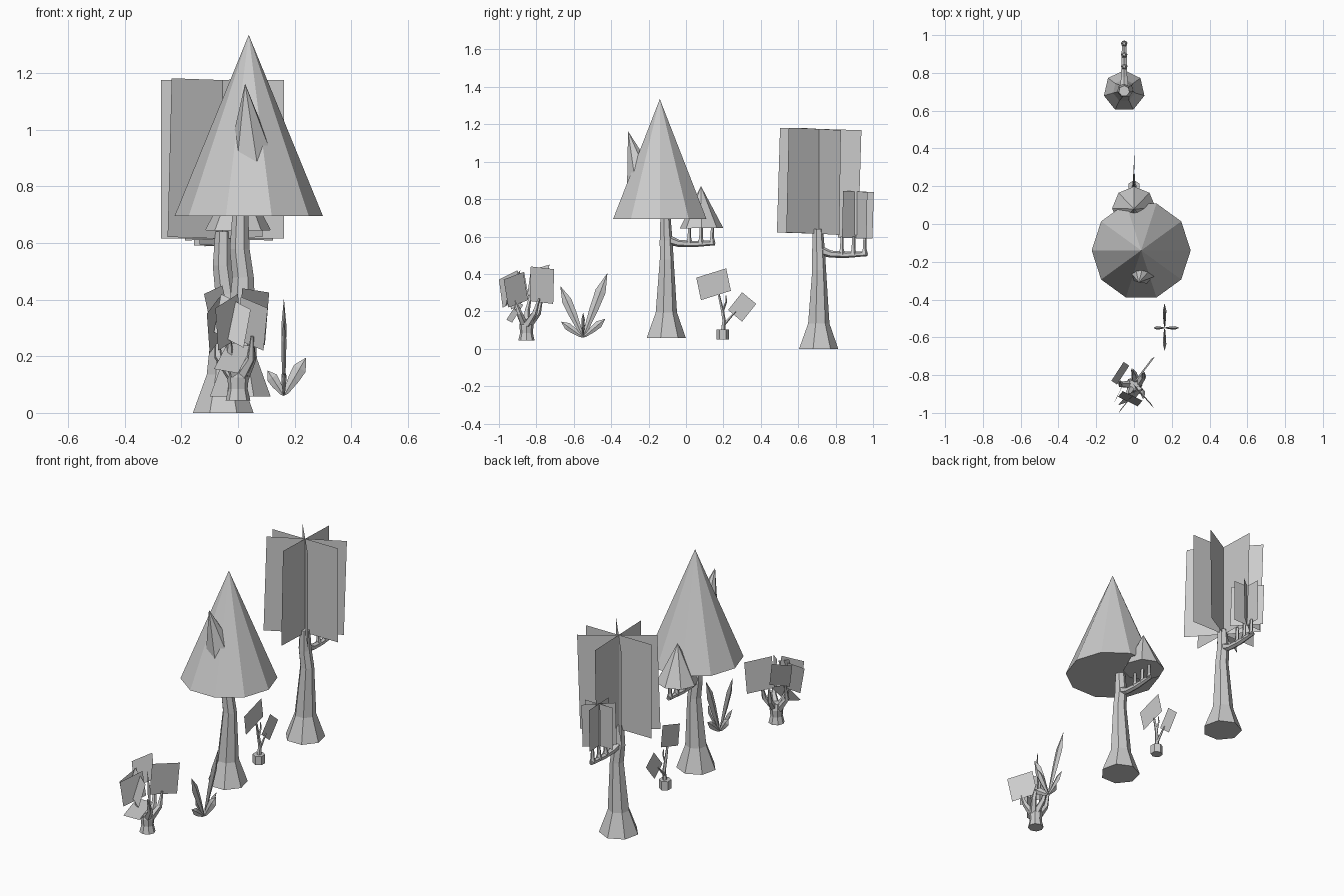
import bpy, bmesh, math
from mathutils import Vector, Matrix

if "Cube" in bpy.data.objects:
    bpy.data.objects.remove(bpy.data.objects["Cube"])


def mesh_object(name, bm):
    bmesh.ops.recalc_face_normals(bm, faces=bm.faces)
    me = bpy.data.meshes.new(name)
    bm.to_mesh(me)
    bm.free()
    ob = bpy.data.objects.new(name, me)
    bpy.context.collection.objects.link(ob)
    return ob


def tube(bm, pts, radii, n, flat=False):
    """Capped n-sided tube along points; flat keeps every ring horizontal."""
    pts = [Vector(p) for p in pts]
    rings = []
    for i, (p, r) in enumerate(zip(pts, radii)):
        d = pts[min(i + 1, len(pts) - 1)] - pts[max(i - 1, 0)]
        q = Matrix() if flat else Vector((0, 0, 1)).rotation_difference(d).to_matrix().to_4x4()
        rings.append([bm.verts.new(p + q @ Vector((
            r * math.cos(math.pi / 2 + k * math.tau / n),
            r * math.sin(math.pi / 2 + k * math.tau / n), 0))) for k in range(n)])
    for a, b in zip(rings, rings[1:]):
        for k in range(n):
            bm.faces.new((a[k], a[(k + 1) % n], b[(k + 1) % n], b[k]))
    bm.faces.new(rings[0])
    bm.faces.new(rings[-1])


def cone(name, base, apex, r, n):
    base, apex = Vector(base), Vector(apex)
    d = apex - base
    bm = bmesh.new()
    q = Vector((0, 0, 1)).rotation_difference(d).to_matrix().to_4x4()
    turn = Matrix.Rotation(math.pi / 2, 4, 'Z')
    bmesh.ops.create_cone(bm, cap_ends=True, segments=n, radius1=r, radius2=0, depth=d.length,
                          matrix=Matrix.Translation((base + apex) / 2) @ q @ turn)
    bmesh.ops.remove_doubles(bm, verts=bm.verts, dist=1e-5)
    return mesh_object(name, bm)


def crossed_cards(name, centre, width, height, angles):
    """Upright rectangles crossing on one slightly leaning axis."""
    bm = bmesh.new()
    for i, a in enumerate(angles):
        u = Vector((math.cos(math.radians(a)), math.sin(math.radians(a)), 0)) * width / 2
        lean = -0.03 if i else 0
        v = (Vector((0, 0, 1)) - u.normalized() * lean) * height / 2
        u.z = lean * width / 2
        c = Vector(centre)
        bm.faces.new([bm.verts.new(c + p) for p in (-u - v, u - v, u + v, -u + v)])
    return mesh_object(name, bm)


def card(bm, a, b, c):
    """Parallelogram leaf from three corners."""
    a, b, c = Vector(a), Vector(b), Vector(c)
    bm.faces.new([bm.verts.new(p) for p in (a, b, c, a + c - b)])


# Trunk with a side branch and three upright fingers, shared by both trees
def tree_trunk(name, x, y, z):
    bm = bmesh.new()
    tube(bm, [(0, 0, 0), (0, 0.003, 0.135), (0.01, 0.006, 0.42), (-0.002, 0.003, 0.52), (0, 0, 0.64)],
         [0.11, 0.06, 0.039, 0.036, 0.029], 7, True)
    tube(bm, [(0, 0, 0.53), (0, 0.07, 0.506), (0, 0.15, 0.502), (0, 0.265, 0.508)],
         [0.028, 0.019, 0.017, 0.013], 6)
    for fy in (0.128, 0.19, 0.25):
        tube(bm, [(0, fy, 0.505), (0, fy, 0.535), (0, fy + 0.002, 0.6)], [0.019, 0.011, 0.009], 5, True)
    mesh_object(name, bm).location = (x, y, z)


tree_trunk("card_tree_trunk", -0.052, 0.704, 0)
tree_trunk("cone_tree_trunk", 0.008, -0.111, 0.058)

# Card foliage
crossed_cards("card_tree_foliage", (-0.06, 0.7, 0.895), 0.435, 0.56, (0, 31, 90, 129))
bpy.data.objects["card_tree_foliage"].location = (-0.01 + 0.0, 0.012, 0)
bpy.data.objects["card_tree_foliage"].location.x = 0.005
crossed_cards("card_tree_small_foliage", (-0.062, 0.908, 0.716), 0.185, 0.25, (0, 40, 90, 130))

# Cone foliage
cone("cone_tree_foliage", (0.038, -0.14, 0.695), (0.038, -0.14, 1.335), 0.262, 10)
cone("cone_tree_small_foliage", (0, 0.083, 0.645), (0, 0.08, 0.87), 0.116, 8)
cone("cone_tree_front_foliage", (0.048, -0.235, 0.9), (0.025, -0.31, 1.163), 0.085, 7)

# Small sprout with two square leaves
bm = bmesh.new()
tube(bm, [(0, 0.197, 0.05), (0, 0.197, 0.102)], [0.034, 0.034], 6, True)
tube(bm, [(0, 0.197, 0.09), (0.003, 0.203, 0.15), (0, 0.195, 0.2), (0, 0.175, 0.29)],
     [0.014, 0.01, 0.009, 0.006], 5)
tube(bm, [(0, 0.203, 0.13), (0, 0.225, 0.155), (0, 0.265, 0.2)], [0.009, 0.007, 0.004], 5)
tube(bm, [(0, 0.195, 0.2), (0, 0.215, 0.25), (0, 0.213, 0.285)], [0.007, 0.005, 0.003], 4)
mesh_object("sprout_stem", bm)
bm = bmesh.new()
card(bm, (0.002, 0.055, 0.38), (0.004, 0.215, 0.43), (-0.002, 0.24, 0.31))
card(bm, (0.002, 0.3, 0.302), (0.002, 0.375, 0.24), (-0.002, 0.3, 0.145))
mesh_object("sprout_leaves", bm)


# Spiky plant: thin lozenge blades (direction angle, tip reach, tip height, half width)
def blade(bm, angle, reach, height, half):
    d = Vector((math.cos(math.radians(angle)), math.sin(math.radians(angle)), 0))
    side = Vector((-d.y, d.x, 0)) * 0.009
    root = Vector((0.162, -0.55, 0.06))
    axis = d * reach + Vector((0, 0, height))
    w = (d * height - Vector((0, 0, reach))).normalized() * half
    prof = [(0.1, 0.4), (0.45, 0.85), (0.72, 1.0)]
    rings = []
    for t, s in prof:
        c = root + axis * t
        rings.append([bm.verts.new(c + o) for o in (w * s, side * s, -w * s, -side * s)])
    a, b = bm.verts.new(root), bm.verts.new(root + axis)
    for k in range(4):
        j = (k + 1) % 4
        bm.faces.new((a, rings[0][j], rings[0][k]))
        for p, q in zip(rings, rings[1:]):
            bm.faces.new((p[k], p[j], q[j], q[k]))
        bm.faces.new((rings[-1][k], rings[-1][j], b))


bm = bmesh.new()
for spec in ((90, 0.13, 0.345, 0.028), (270, 0.122, 0.275, 0.026), (90, 0.118, 0.1, 0.02),
             (270, 0.118, 0.085, 0.02), (0, 0.078, 0.135, 0.024), (180, 0.058, 0.09, 0.02)):
    blade(bm, *spec)
mesh_object("spiky_plant", bm)

# Leafy bush: stump, branches, leaves
bm = bmesh.new()
tube(bm, [(0, -0.853, 0.043), (0, -0.853, 0.085), (0, -0.853, 0.125), (0, -0.853, 0.16)],
     [0.044, 0.034, 0.038, 0.03], 8, True)
for path in (((0.02, -0.85, 0.13), (0.05, -0.81, 0.19), (0.05, -0.785, 0.27)),
             ((0.01, -0.84, 0.13), (0, -0.79, 0.19), (-0.01, -0.77, 0.27)),
             ((-0.02, -0.85, 0.13), (-0.07, -0.85, 0.2), (-0.075, -0.83, 0.29)),
             ((-0.01, -0.865, 0.13), (-0.03, -0.9, 0.2), (-0.03, -0.925, 0.27)),
             ((0.01, -0.865, 0.13), (0.045, -0.89, 0.19), (0.05, -0.92, 0.27))):
    tube(bm, path, (0.022, 0.015, 0.006), 5)
mesh_object("bush_stem", bm)
bm = bmesh.new()
for corners in (((-0.055, -0.73, 0.45), (-0.12, -0.83, 0.42), (-0.09, -0.85, 0.28)),
                ((0.015, -0.83, 0.44), (0.11, -0.705, 0.425), (0.095, -0.71, 0.24)),
                ((-0.06, -0.885, 0.42), (0.045, -0.935, 0.365), (0.02, -0.965, 0.23)),
                ((-0.11, -0.96, 0.35), (-0.065, -0.865, 0.41), (-0.055, -0.84, 0.27)),
                ((0.01, -0.87, 0.41), (0.105, -0.975, 0.37), (0.09, -0.95, 0.22)),
                ((-0.035, -0.9, 0.25), (0.05, -0.87, 0.235), (0, -0.93, 0.14)),
                ((-0.08, -1.0, 0.37), (0.0, -0.9, 0.42), (0.01, -0.88, 0.27))):
    card(bm, *corners)
mesh_object("bush_leaves", bm)
